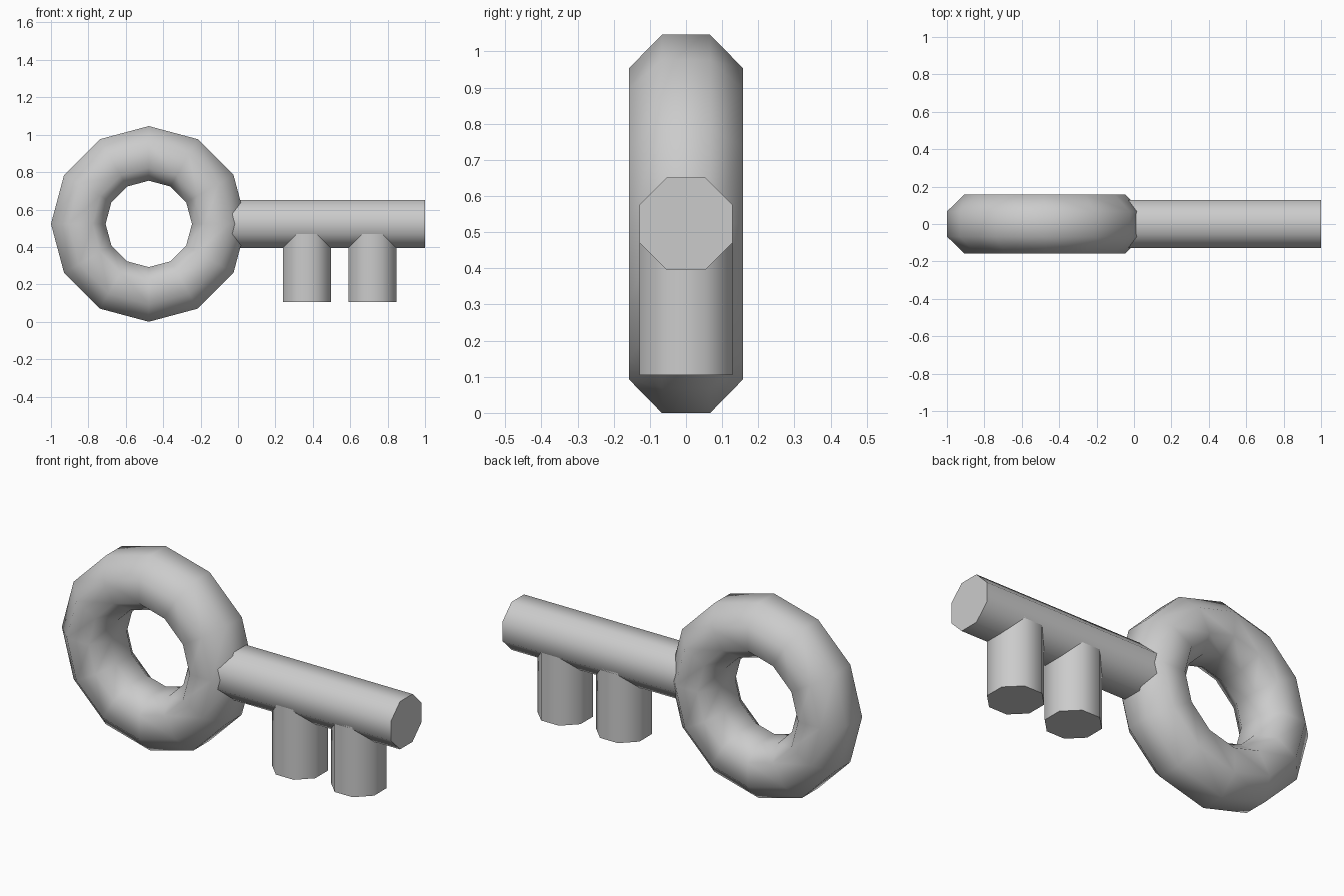
import bpy, bmesh, math

if "Cube" in bpy.data.objects:
    bpy.data.objects.remove(bpy.data.objects["Cube"])

CX, CZ = -0.477, 0.523      # ring centre
R8 = 0.139                  # octagon radius of shaft and teeth


def smooth(obj):
    bpy.ops.object.select_all(action='DESELECT')
    obj.select_set(True)
    bpy.context.view_layer.objects.active = obj
    bpy.ops.object.shade_smooth_by_angle(angle=math.radians(55))


def octagon_rod(name, centre, length, rot):
    bpy.ops.mesh.primitive_cylinder_add(vertices=8, radius=R8, depth=length)
    obj = bpy.context.object
    obj.name = name
    # turn so flats face the axes, then aim the rod
    bm = bmesh.new()
    bm.from_mesh(obj.data)
    c, s = math.cos(math.pi / 8), math.sin(math.pi / 8)
    for v in bm.verts:
        x, y = v.co.x, v.co.y
        v.co.x, v.co.y = x * c - y * s, x * s + y * c
    bm.to_mesh(obj.data)
    bm.free()
    obj.rotation_euler = rot
    obj.location = centre
    smooth(obj)
    return obj


# ring bow: eight-sided section swept in twelve steps
half = [(0.523, 0.067), (0.430, 0.158), (0.300, 0.158), (0.231, 0.067)]
section = half + [(r, -y) for r, y in reversed(half)]
bm = bmesh.new()
rings = []
for i in range(12):
    a = math.tau * i / 12
    rings.append([bm.verts.new((r * math.cos(a), y, r * math.sin(a))) for r, y in section])
for i in range(12):
    p, q = rings[i], rings[(i + 1) % 12]
    for j in range(8):
        k = (j + 1) % 8
        bm.faces.new((p[j], p[k], q[k], q[j]))
bmesh.ops.recalc_face_normals(bm, faces=bm.faces)
mesh = bpy.data.meshes.new("ring_bow")
bm.to_mesh(mesh)
bm.free()
ring = bpy.data.objects.new("ring_bow", mesh)
ring.location = (CX, 0, CZ)
bpy.context.collection.objects.link(ring)
smooth(ring)

# shaft
x0, x1 = -0.08, 1.0
octagon_rod("shaft", ((x0 + x1) / 2, 0, CZ), x1 - x0, (0, math.pi / 2, 0))

# two teeth hanging below the shaft
z0, z1 = 0.105, 0.48
for i, x in enumerate((0.368, 0.718)):
    octagon_rod(f"tooth_{i + 1}", (x, 0, (z0 + z1) / 2), z1 - z0, (0, 0, 0))
